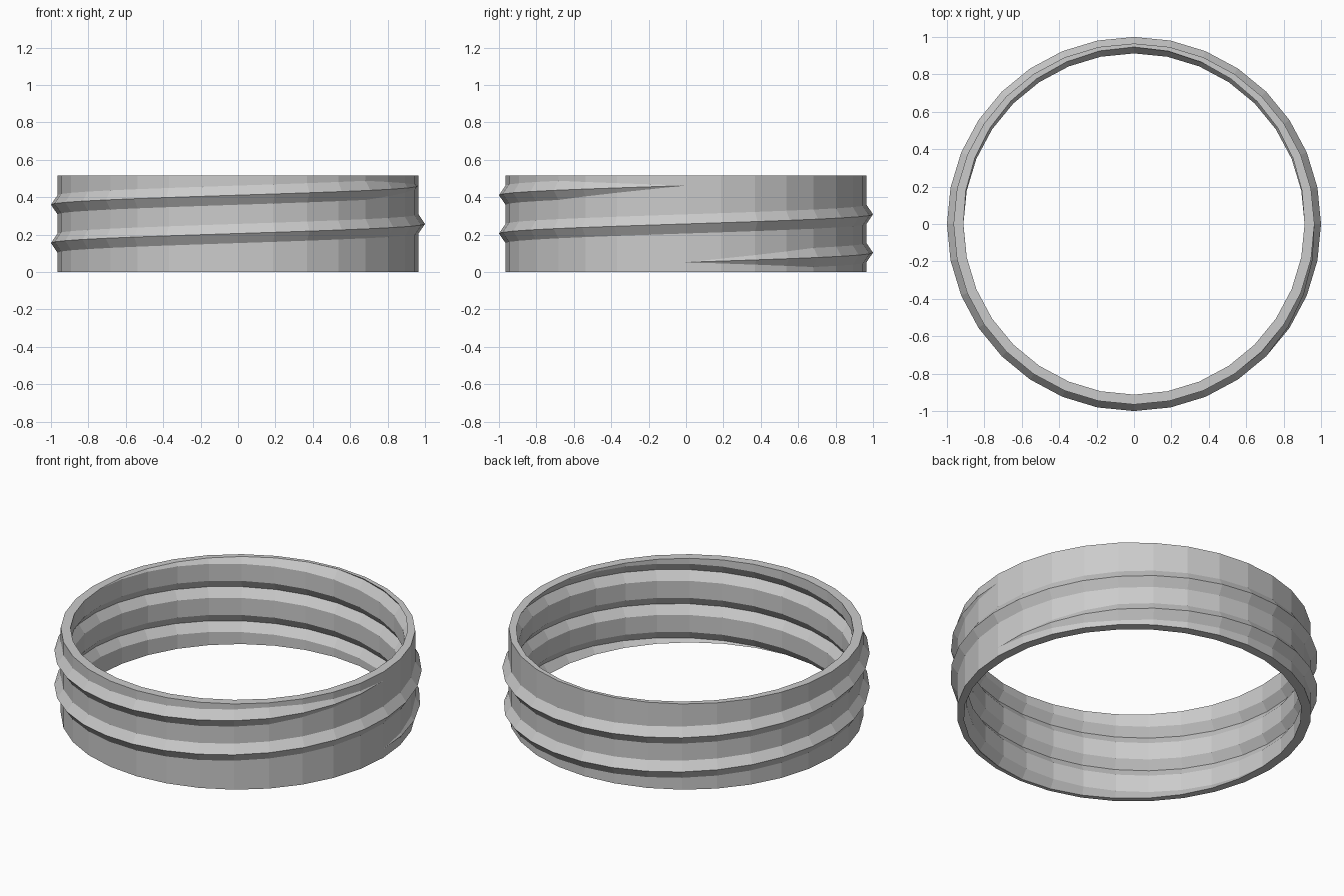
import bpy, bmesh
from math import pi, cos, sin

cube = bpy.data.objects.get("Cube")
if cube:
    bpy.data.objects.remove(cube, do_unlink=True)

SIDES = 32
HEIGHT = 0.515
OUTER, INNER = 0.965, 0.912    # wall radii
DEPTH = 0.035                  # thread depth
PITCH = 0.205
HALF = PITCH / 4               # half width of the thread at its base
START = HEIGHT / 2 - PITCH     # thread height where the ridge begins


def fade(turn):
    """Ridge strength: runs in and out over an eighth of a turn."""
    return max(0.0, min(1.0, turn * 8, (2 - turn) * 8))


def wall(angle, radius, turns, strength):
    """Upward profile of one wall, with V-shaped threads clipped at both rims."""
    threads = []
    for k in turns:
        turn = angle / (2 * pi) + k
        threads.append((START + PITCH * turn, strength(turn)))

    def point(z):
        z = max(0.0, min(HEIGHT, z))
        bump = max([s * max(0.0, 1 - abs(z - c) / (HALF * s))
                    for c, s in threads if s > 0.001], default=0)
        r = radius + DEPTH * bump
        return (r * cos(angle), r * sin(angle), z)

    levels = [0.0]
    for c, s in threads:
        levels += [c - HALF * s, c, c + HALF * s]
    return [point(z) for z in levels + [HEIGHT]]


# Threaded ring: outer ridge of two turns, inner groove running through both rims
bm = bmesh.new()
columns = []
for i in range(SIDES + 1):
    a = 2 * pi * i / SIDES
    loop = wall(a, OUTER, range(2), fade)
    loop += reversed(wall(a, INNER, range(-1, 3), lambda t: 1.0))
    columns.append([bm.verts.new(p) for p in loop])
for near, far in zip(columns, columns[1:]):
    for j in range(len(near)):
        n = (j + 1) % len(near)
        bm.faces.new((near[j], far[j], far[n], near[n]))
bmesh.ops.remove_doubles(bm, verts=bm.verts, dist=0.0005)
bmesh.ops.recalc_face_normals(bm, faces=bm.faces)

mesh = bpy.data.meshes.new("threaded_ring")
bm.to_mesh(mesh)
bm.free()
ring = bpy.data.objects.new("threaded_ring", mesh)
bpy.context.collection.objects.link(ring)

# Plain grey material
grey = bpy.data.materials.new("plain_grey")
grey.use_nodes = True
colour = (0.6, 0.6, 0.6, 1)
grey.diffuse_color = colour
grey.node_tree.nodes["Principled BSDF"].inputs["Base Color"].default_value = colour
mesh.materials.append(grey)
